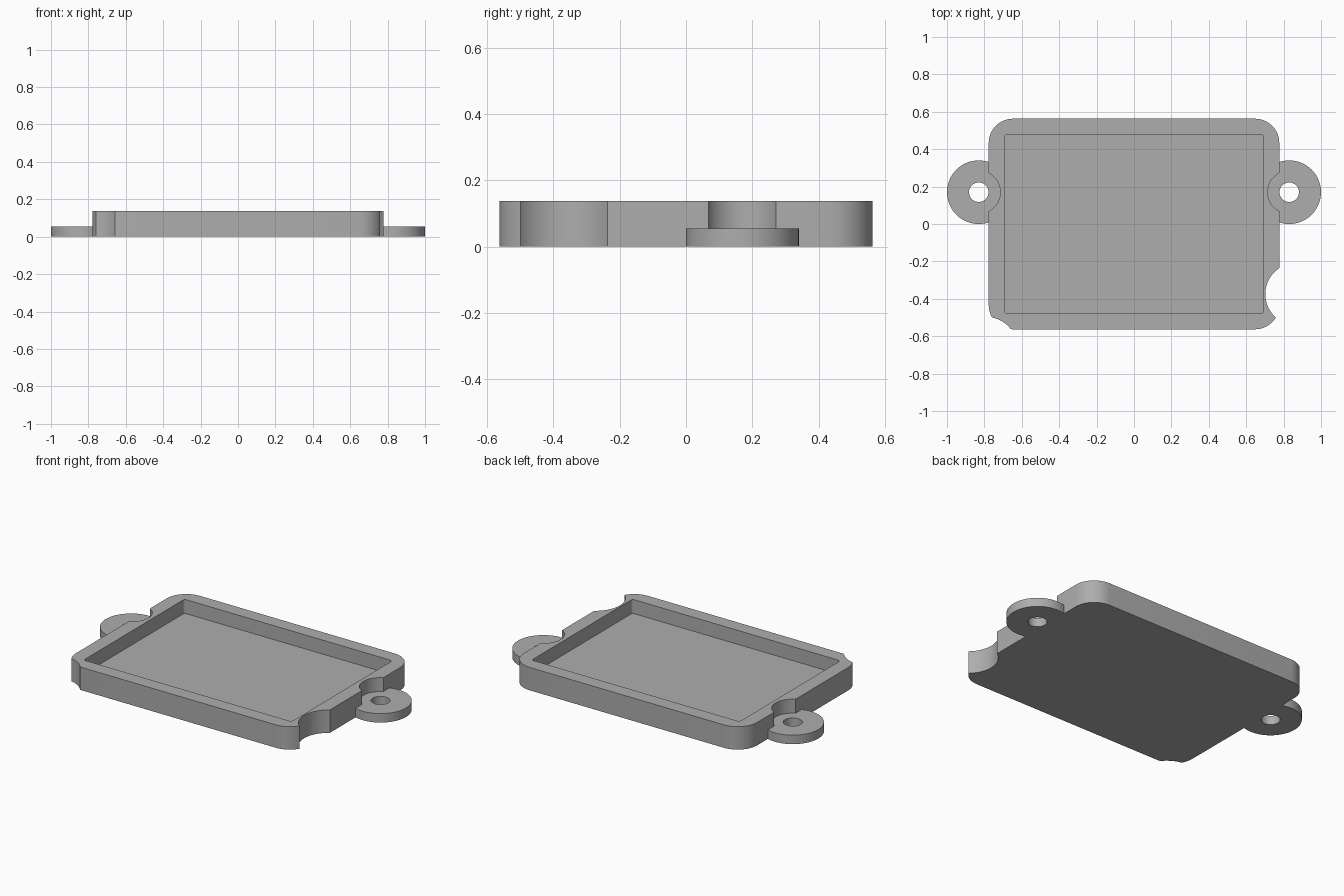
import bpy
import bmesh
import math

if "Cube" in bpy.data.objects:
    bpy.data.objects.remove(bpy.data.objects["Cube"], do_unlink=True)

HEIGHT, LEDGE = 0.138, 0.054      # tray height; ear and floor height
HALF_X, HALF_Y = 0.777, 0.563
EAR_X, EAR_Y = 0.83, 0.17

grey = bpy.data.materials.new("plain grey")
grey.use_nodes = True
colour = (0.42, 0.42, 0.42, 1)
grey.diffuse_color = colour
grey.node_tree.nodes["Principled BSDF"].inputs["Base Color"].default_value = colour


def arc(cx, cy, r, start, end, steps):
    angles = [math.radians(start + (end - start) * i / steps) for i in range(steps + 1)]
    return [(cx + r * math.cos(a), cy + r * math.sin(a)) for a in angles]


def rounded_rectangle(hx, hy, r, steps):
    points = []
    for sx, sy, start in ((1, 1, 0), (-1, 1, 90), (-1, -1, 180), (1, -1, 270)):
        points += arc(sx * (hx - r), sy * (hy - r), r, start, start + 90, steps)
    return points


def circle(cx, cy, r):
    return arc(cx, cy, r, 0, 360, 64)[:-1]


def prism(name, outline, z0, z1):
    bm = bmesh.new()
    base = bm.faces.new([bm.verts.new((x, y, z0)) for x, y in outline])
    top = bmesh.ops.extrude_face_region(bm, geom=[base])["geom"]
    bmesh.ops.translate(bm, vec=(0, 0, z1 - z0),
                        verts=[v for v in top if isinstance(v, bmesh.types.BMVert)])
    bmesh.ops.recalc_face_normals(bm, faces=bm.faces)
    mesh = bpy.data.meshes.new(name)
    bm.to_mesh(mesh)
    bm.free()
    mesh.materials.append(grey)
    obj = bpy.data.objects.new(name, mesh)
    bpy.context.collection.objects.link(obj)
    return obj


def combine(target, other, operation):
    mod = target.modifiers.new(operation.lower(), "BOOLEAN")
    mod.operation, mod.solver, mod.object = operation, "EXACT", other
    bpy.context.view_layer.objects.active = target
    bpy.ops.object.modifier_apply(modifier=mod.name)
    bpy.data.objects.remove(other, do_unlink=True)


# Tray body with its shallow recess
tray = prism("tray", rounded_rectangle(HALF_X, HALF_Y, 0.13, 12), 0, HEIGHT)
recess = rounded_rectangle(0.692, 0.479, 0.015, 4)
combine(tray, prism("recess_cutter", recess, LEDGE, 0.3), "DIFFERENCE")

# Round bites through the right-hand edge and the front corner
for x, y in ((0.868, -0.375), (-0.79, -0.663)):
    combine(tray, prism("bite_cutter", circle(x, y, 0.166), -0.1, 0.3), "DIFFERENCE")

# Mounting ears with screw-head clearance and through holes
for side in (-1, 1):
    x = side * EAR_X
    combine(tray, prism("clearance_cutter", circle(x, EAR_Y, 0.115), LEDGE, 0.3), "DIFFERENCE")
    combine(tray, prism("ear", circle(x, EAR_Y, 0.17), 0, LEDGE), "UNION")
    combine(tray, prism("hole_cutter", circle(x, EAR_Y, 0.052), -0.1, 0.3), "DIFFERENCE")

# Smooth round walls, crisp edges
bpy.ops.object.select_all(action="DESELECT")
tray.select_set(True)
bpy.context.view_layer.objects.active = tray
bpy.ops.object.shade_smooth_by_angle(angle=math.radians(30))
